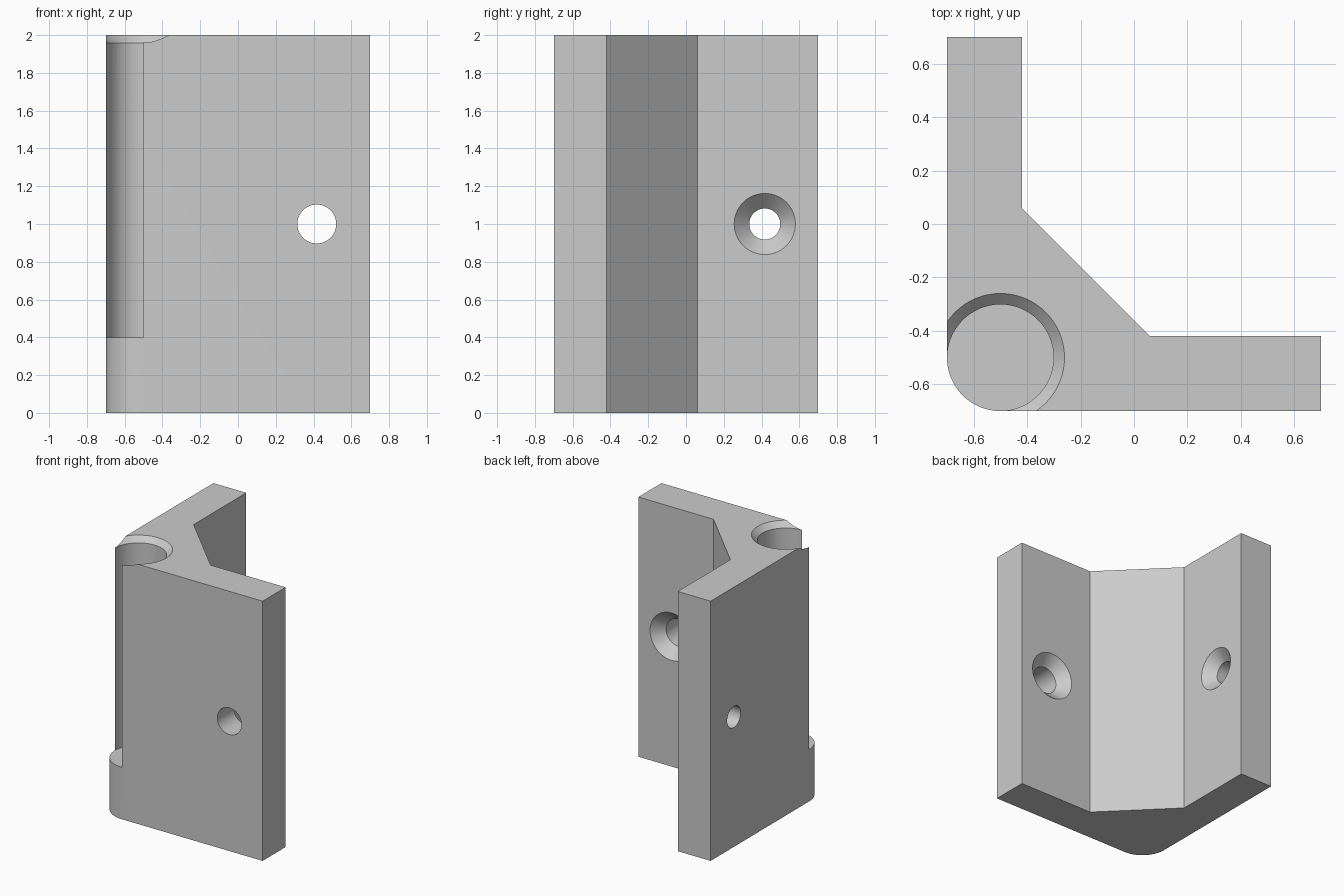
import bpy
import bmesh
from math import cos, sin, pi, radians
from mathutils import Matrix, Vector

cube = bpy.data.objects.get("Cube")
if cube:
    bpy.data.objects.remove(cube, do_unlink=True)

HALF = 0.7        # half width of the bracket
INNER = -0.42     # inner face of each wing
WEB = 0.06        # where the diagonal web meets a wing
BORE = -0.5       # bore axis, same in x and y
HOLE = 0.417      # screw hole position along a wing

grey = bpy.data.materials.new("plain grey")
grey.use_nodes = True
grey.diffuse_color = (0.6, 0.6, 0.6, 1)
grey.node_tree.nodes["Principled BSDF"].inputs["Base Color"].default_value = grey.diffuse_color


def add_object(name, bm):
    bmesh.ops.recalc_face_normals(bm, faces=bm.faces)
    mesh = bpy.data.meshes.new(name)
    bm.to_mesh(mesh)
    bm.free()
    mesh.materials.append(grey)
    obj = bpy.data.objects.new(name, mesh)
    bpy.context.collection.objects.link(obj)
    return obj


def prism(name, outline, z0, z1):
    bm = bmesh.new()
    face = bm.faces.new([bm.verts.new((x, y, z0)) for x, y in outline])
    result = bmesh.ops.extrude_face_region(bm, geom=[face])
    top = [v for v in result["geom"] if isinstance(v, bmesh.types.BMVert)]
    bmesh.ops.translate(bm, verts=top, vec=(0, 0, z1 - z0))
    return add_object(name, bm)


def lathe(name, profile, location, axis, steps=64):
    """Closed solid from (radius, distance) rings along an axis."""
    bm = bmesh.new()
    rings = [[bm.verts.new((r * cos(2 * pi * i / steps), r * sin(2 * pi * i / steps), d))
              for i in range(steps)] for r, d in profile]
    for a, b in zip(rings, rings[1:]):
        for i in range(steps):
            j = (i + 1) % steps
            bm.faces.new((a[i], a[j], b[j], b[i]))
    bm.faces.new(rings[0])
    bm.faces.new(rings[-1])
    turn = Vector((0, 0, 1)).rotation_difference(Vector(axis)).to_matrix().to_4x4()
    bmesh.ops.transform(bm, matrix=Matrix.Translation(location) @ turn, verts=bm.verts)
    return add_object(name, bm)


def arc(radius, start, end, steps):
    angles = [radians(start + (end - start) * i / steps) for i in range(steps + 1)]
    return [(BORE + radius * cos(a), BORE + radius * sin(a)) for a in angles]


# Angle bracket with a rounded outer corner and a diagonal web
outline = arc(0.2, 180, 270, 16) + [
    (HALF, -HALF), (HALF, INNER), (WEB, INNER), (INNER, WEB), (INNER, HALF), (-HALF, HALF)]
bracket = prism("corner_bracket", outline, 0, 2)

# Blind bore, open at the outer corner
bore = arc(0.199, -90, 180, 48) + [(-0.8, BORE), (-0.8, -0.8), (BORE, -0.8)]
cutters = [prism("bore_cutter", bore, 0.4, 2.2)]

# Chamfer around the mouth of the bore
cutters.append(lathe("chamfer_cutter", [(0.19, 1.95), (0.34, 2.1)], (BORE, BORE, 0), (0, 0, 1)))


# Countersunk screw hole in each wing, sunk from the inner face
def screw_profile(radius):
    return [(radius, -0.5), (radius, -0.08), (radius + 0.13, 0.05)]


cutters.append(lathe("side_hole_cutter", screw_profile(0.082), (INNER, HOLE, 1), (1, 0, 0)))
cutters.append(lathe("front_hole_cutter", screw_profile(0.103), (HOLE, INNER, 1), (0, 1, 0)))

bpy.ops.object.select_all(action='DESELECT')
bpy.context.view_layer.objects.active = bracket
bracket.select_set(True)
for cutter in cutters:
    cutter.hide_render = True
    cut = bracket.modifiers.new(cutter.name, 'BOOLEAN')
    cut.operation = 'DIFFERENCE'
    cut.solver = 'EXACT'
    cut.object = cutter
    bpy.ops.object.modifier_apply(modifier=cut.name)
    bpy.data.objects.remove(cutter, do_unlink=True)

bpy.ops.object.shade_smooth_by_angle(angle=radians(30))
